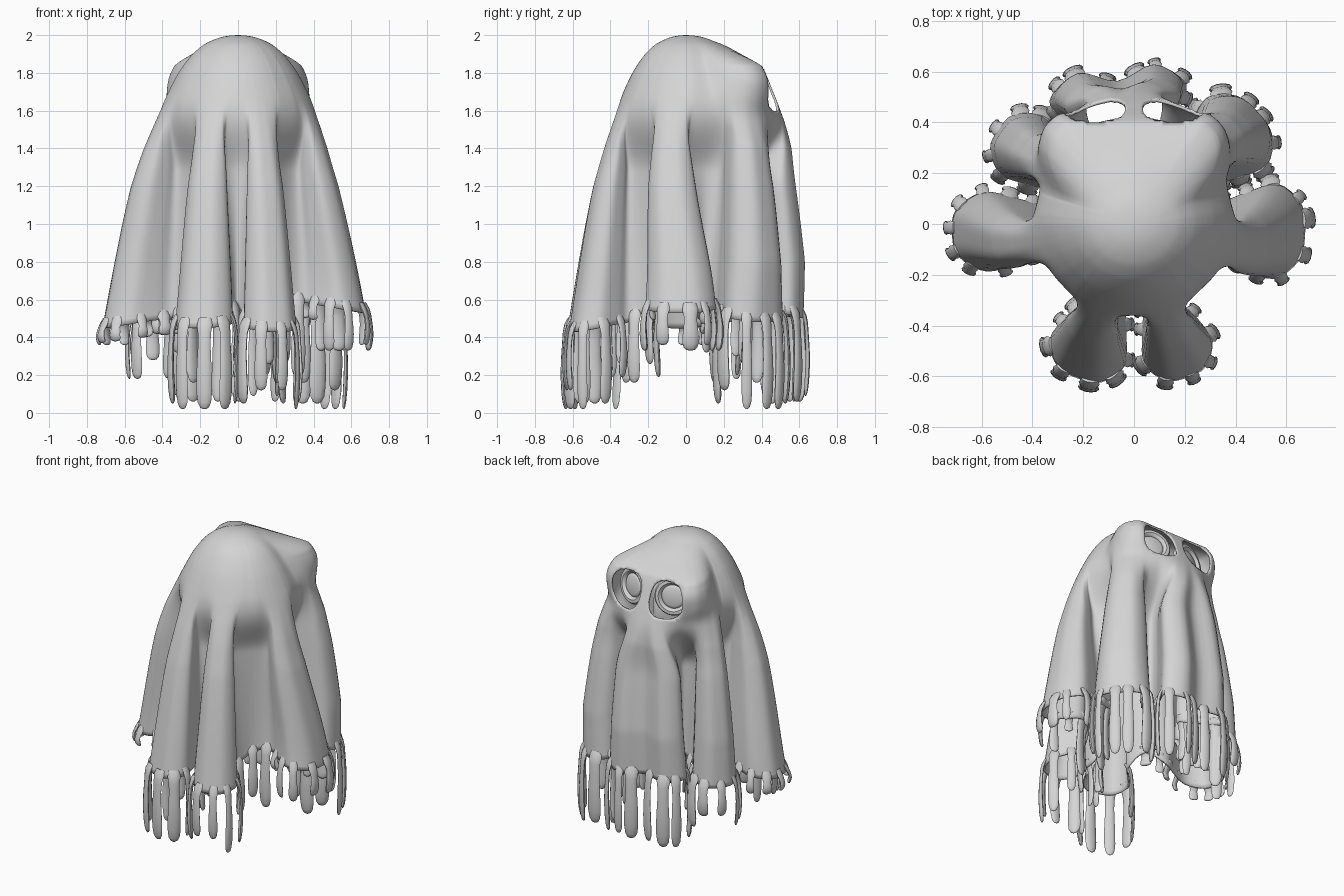
import bpy, bmesh, math, random
from mathutils import Vector, Matrix

random.seed(4)
if "Cube" in bpy.data.objects:
    bpy.data.objects.remove(bpy.data.objects["Cube"])

grey = bpy.data.materials.new("cloth grey")
grey.use_nodes = True
grey.diffuse_color = (0.66, 0.66, 0.66, 1)
grey.node_tree.nodes["Principled BSDF"].inputs["Base Color"].default_value = grey.diffuse_color


def finish(bm, name, angle=60):
    mesh = bpy.data.meshes.new(name)
    bm.to_mesh(mesh)
    bm.free()
    mesh.materials.append(grey)
    obj = bpy.data.objects.new(name, mesh)
    bpy.context.collection.objects.link(obj)
    bpy.ops.object.select_all(action="DESELECT")
    obj.select_set(True)
    bpy.context.view_layer.objects.active = obj
    bpy.ops.object.shade_smooth_by_angle(angle=math.radians(angle))
    return obj


def step(lo, hi, x):
    t = min(1, max(0, (x - lo) / (hi - lo)))
    return t * t * (3 - 2 * t)


def table(pairs, x):
    for (a, u), (b, v) in zip(pairs, pairs[1:]):
        if x <= b:
            return u + (v - u) * max(0, x - a) / (b - a)
    return pairs[-1][1]


def spline(a, b, c, d, t):
    return 0.5 * (2 * b + (c - a) * t + (2 * a - 5 * b + 4 * c - d) * t**2
                  + (3 * b - a - 3 * c + d) * t**3)


# Hanging folds: angle, reach, width, hem height, lowest tassel height,
# dent in the middle, turn towards the top, taper
FOLDS = [(250, 1.0, 1.05, .45, .02, 0, -2, 1.6), (289, .99, .95, .43, .02, 0, 0, 1.6),
         (357, .95, 1.25, .53, .33, 0, -8, 1.7), (402, .99, 1.2, .48, .02, 0, 2, 1.4),
         (457, .95, 1.85, .5, .06, .2, -2, .7), (505, .96, .95, .47, .18, 0, 0, 1.4),
         (543, 1.01, 1.05, .45, .36, 0, 6, 1.6)]
# Half of one fold: radial share, sideways offset, share of the gap to the valley
HALF = [(1, 0, 0), (.95, .085, .2), (.68, .145, .45), (.35, .115, .65), (.1, .085, .85)]
# Silhouette radius against the root of the drop from the crown
RADIUS = [(0, 0), (.1, .085), (.22, .178), (.316, .24), (.447, .315), (.548, .368), (.632, .415),
          (.775, .5), (.894, .565), (1.05, .635), (1.225, .715)]
BROW = [(.5, -.06), (.8, .01), (1.2, .05), (1.4, .075), (1.6, .085), (1.72, .095), (1.84, .11),
        (1.9, .05), (1.97, 0)]


def polar(r, a):
    return Vector((r * math.cos(a), r * math.sin(a), 0))


def outline(z):
    """Control points of the cloth cross-section at nominal height z."""
    base = table(RADIUS, math.sqrt(2 - z))
    square = step(1.55, 1.8, z) * (1 - step(1.86, 1.98, z))
    pts = []

    def head_radius(a):
        s = math.sin(a)
        back = step(.3, .78, s)
        r = base * (1 - .1 * max(0, -s)) + table(BROW, z) * back
        return r * (1 + square * back * (1 / max(s, .83) - 1))

    def fall(a):
        drop = .1 * step(.5, .95, math.sin(a))
        return 1 - step(1.28 - drop, 1.73 - drop, z)

    for i, (deg, reach, width, hem, low, dent, turn, taper) in enumerate(FOLDS):
        mid = math.radians(deg)
        before = math.radians(FOLDS[i - 1][0] - (360 if i == 0 else 0))
        after = math.radians(FOLDS[(i + 1) % 7][0] + (360 if i == 6 else 0))
        axis = mid + math.radians(turn) * step(.5, 1.5, z)
        side = polar(1, axis + math.pi / 2)
        spread = width * (base / .7) ** taper
        halves = [(-1, h) for h in reversed(HALF[1:])] + [(1, h) for h in HALF]
        for sign, (k, off, share) in halves:
            gap = (after - mid) / 2 if sign > 0 else (mid - before) / 2
            ang = axis + sign * share * min(gap, math.radians(25))
            r = head_radius(ang)
            b = fall(ang)
            if share == 0:
                k -= dent
            out = (.31 + max(0, head_radius(mid) * reach - .31) * k)
            hang = polar(out, axis) + side * sign * off * spread
            p = polar(r, ang).lerp(hang, b)
            p.z = z + ((hem + .06 * (1 - k)) - .5) * (1 - step(.5, 1.2, z))
            pts.append(p)
        # Valley point between this fold and the next
        ang = (mid + after) / 2
        p = polar(head_radius(ang), ang).lerp(polar(.3, ang), fall(ang))
        p.z = z + .07 * (1 - step(.5, 1.2, z))
        pts.append(p)
    n = len(pts)
    return [spline(pts[i - 1], pts[i], pts[(i + 1) % n], pts[(i + 2) % n], t / 4)
            for i in range(n) for t in range(4)]


# Draped cloth, lofted from crown to hem
ROWS = 80
bm = bmesh.new()
crown = bm.verts.new((0, 0, 2))
prev = None
for row in range(1, ROWS + 1):
    ring_pts = outline(2 - 1.5 * (row / ROWS) ** 1.6)
    ring = [bm.verts.new(p) for p in ring_pts]
    for i in range(len(ring)):
        j = (i + 1) % len(ring)
        if prev:
            bm.faces.new((prev[i], ring[i], ring[j], prev[j]))
        else:
            bm.faces.new((crown, ring[i], ring[j]))
    prev = ring
hem_line = ring_pts


# Two eye openings, trimmed to a rounded outline
def eye_offset(p):
    return Vector(((abs(p.x) - .155) / .12, (p.z - 1.715) / .118))


def eye_norm(p):
    o = eye_offset(p)
    return (abs(o.x) ** 2.6 + abs(o.y) ** 2.6) ** (1 / 2.6)


holes = [f for f in bm.faces
         if f.calc_center_median().y > .15 and eye_norm(f.calc_center_median()) < 1]
bmesh.ops.delete(bm, geom=holes, context="FACES")
for v in bm.verts:
    if v.is_boundary and v.co.z > 1.4:
        o = eye_offset(v.co) / eye_norm(v.co)
        sx = 1 if v.co.x > 0 else -1
        v.co.x = sx * (.155 + o.x * .12)
        v.co.z = 1.715 + o.y * .118
cloth = finish(bm, "draped_cloth", 70)
solid = cloth.modifiers.new("thickness", "SOLIDIFY")
solid.thickness = .012
solid.offset = -1


# Goggles behind the openings
def goggle(name, sx):
    bm = bmesh.new()
    # profile revolved around the facing axis: pad, rim, groove, lens
    profile = [(0, -.04), (.12, -.04), (.125, 0), (.115, .014), (.095, .016), (.082, .006),
               (.078, -.004), (.072, .002), (.06, .007), (0, .01)]
    verts = [bm.verts.new((r, 0, h)) for r, h in profile]
    edges = [bm.edges.new(e) for e in zip(verts, verts[1:])]
    bmesh.ops.spin(bm, geom=verts + edges, axis=(0, 0, 1), cent=(0, 0, 0),
                   angle=math.tau, steps=32, use_duplicate=False)
    bmesh.ops.remove_doubles(bm, verts=bm.verts, dist=.0005)
    bmesh.ops.recalc_face_normals(bm, faces=bm.faces)
    turn = Vector((sx * .3, 1, .15)).to_track_quat("Z", "Y").to_matrix().to_4x4()
    bm.transform(Matrix.Translation((sx * .155, .365, 1.71)) @ turn)
    finish(bm, name, 40)


goggle("left_goggle", 1)
goggle("right_goggle", -1)


# Tassels hanging from the hem
def tassel(bm, start, along, out, low, half):
    top = start.z
    path = [start - out * .012 + Vector((0, 0, .05)), start + out * .004 + Vector((0, 0, .015))]
    for t in (.06, .2, .4, .6, .8, .92, .98, 1):
        bulge = .012 + .012 * math.sin(t * math.pi)
        path.append(Vector((start.x, start.y, top + (low - top) * t)) + out * bulge)
    sizes = [.8, 1, .85, .8, .9, 1, 1, .85, .55, .15]
    rings = []
    for i, (p, s) in enumerate(zip(path, sizes)):
        d = (path[min(i + 1, len(path) - 1)] - path[max(i - 1, 0)]).normalized()
        thick = d.cross(along).normalized()
        rings.append([bm.verts.new(p + along * half * s * math.cos(a) + thick * .4 * half * s * math.sin(a))
                      for a in (k * math.tau / 10 for k in range(10))])
    for a, b in zip(rings, rings[1:]):
        for k in range(10):
            bm.faces.new((a[k], a[k - 1], b[k - 1], b[k]))
    bm.faces.new(rings[0])
    bm.faces.new(rings[-1])


bm = bmesh.new()
travel, target = 0, .05
for i, p in enumerate(hem_line):
    nxt = hem_line[(i + 1) % len(hem_line)]
    travel += (nxt - p).length
    if travel < target:
        continue
    target = travel + random.uniform(.07, .12)
    along = Vector((nxt.x - p.x, nxt.y - p.y, 0)).normalized()
    out = Vector((along.y, -along.x, 0))
    fold = FOLDS[i // (len(hem_line) // 7)]
    reach = math.hypot(p.x, p.y)
    low = fold[4] + random.choice((0, 0, .03, .1)) + (.14 if reach < .45 else 0)
    tassel(bm, p, along, out, min(low, p.z - .08), random.uniform(.026, .045))
bmesh.ops.recalc_face_normals(bm, faces=bm.faces)
finish(bm, "hem_tassels", 60)
